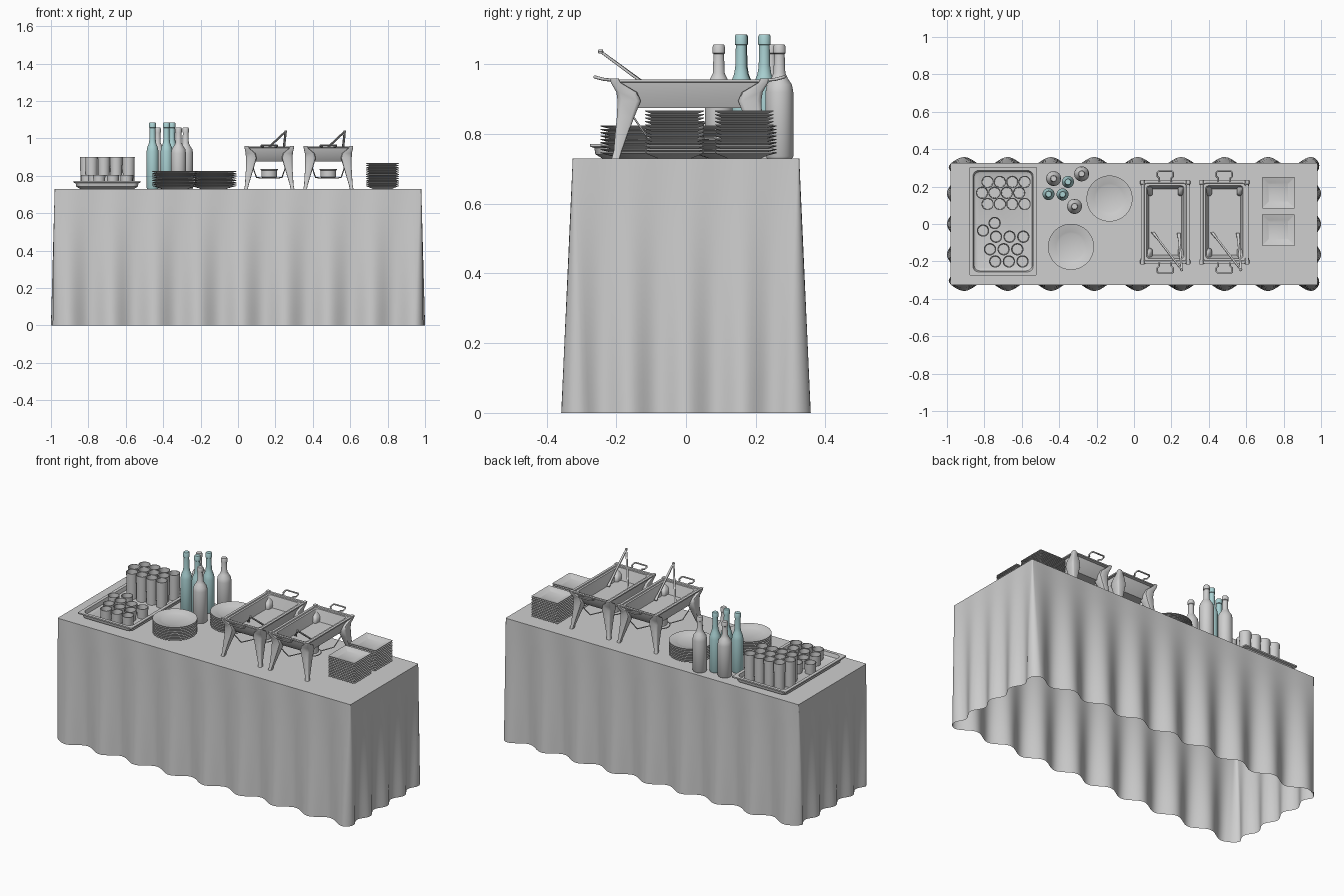
import bpy, bmesh, math
from mathutils import Vector

cube = bpy.data.objects.get("Cube")
if cube:
    bpy.data.objects.remove(cube, do_unlink=True)

TOP = 0.73


def material(name, rgb):
    m = bpy.data.materials.new(name)
    m.use_nodes = True
    m.diffuse_color = (*rgb, 1)
    m.node_tree.nodes["Principled BSDF"].inputs["Base Color"].default_value = (*rgb, 1)
    return m


GREY = material("light_grey", (0.62, 0.62, 0.62))
TEAL = material("pale_teal", (0.4, 0.64, 0.65))


def finish(name, bm, mat=GREY, loc=(0, 0, 0), angle=35, solid=True):
    if solid:
        bmesh.ops.recalc_face_normals(bm, faces=bm.faces)
    me = bpy.data.meshes.new(name)
    bm.to_mesh(me)
    bm.free()
    me.materials.append(mat)
    me.shade_smooth()
    me.set_sharp_from_angle(angle=math.radians(angle))
    return place(name, me, loc)


def place(name, me, loc):
    ob = bpy.data.objects.new(name, me)
    ob.location = loc
    bpy.context.collection.objects.link(ob)
    return ob


def loft(bm, rings, cap_start=True, cap_end=True):
    """Skin closed rings of points, one after another."""
    loops = [[bm.verts.new(p) for p in r] for r in rings]
    n = len(loops[0])
    for a, b in zip(loops, loops[1:]):
        for i in range(n):
            j = (i + 1) % n
            bm.faces.new((a[i], a[j], b[j], b[i]))
    if cap_start:
        bm.faces.new(loops[0][::-1])
    if cap_end:
        bm.faces.new(loops[-1])


def circle(r, z, n=32):
    return [(r * math.cos(2 * math.pi * i / n), r * math.sin(2 * math.pi * i / n), z) for i in range(n)]


def rounded(hx, hy, r, z, n=5):
    pts = []
    for k, (sx, sy) in enumerate(((1, 1), (-1, 1), (-1, -1), (1, -1))):
        for i in range(n + 1):
            a = math.pi / 2 * (k + i / n)
            pts.append((sx * (hx - r) + r * math.cos(a), sy * (hy - r) + r * math.sin(a), z))
    return pts


def lathe(profile, n=32, bm=None, dz=0):
    bm = bm or bmesh.new()
    loft(bm, [circle(r, z + dz, n) for r, z in profile])
    return bm


def tube(name, points, radius, loc, cyclic=False):
    cu = bpy.data.curves.new(name, "CURVE")
    cu.dimensions = "3D"
    cu.bevel_depth, cu.bevel_resolution, cu.use_fill_caps = radius, 2, True
    sp = cu.splines.new("POLY")
    sp.points.add(len(points) - 1)
    for p, co in zip(sp.points, points):
        p.co = (*co, 1)
    sp.use_cyclic_u = cyclic
    tmp = bpy.data.objects.new(name, cu)
    me = bpy.data.meshes.new_from_object(tmp)
    bpy.data.objects.remove(tmp)
    bpy.data.curves.remove(cu)
    me.name = name
    me.materials.clear()
    me.materials.append(GREY)
    me.shade_smooth()
    me.set_sharp_from_angle(angle=math.radians(50))
    return place(name, me, loc)


# Tablecloth: flat top with folds that deepen toward the open hem
def cloth_ring(t):
    hx, hy, r = 0.98, 0.325, 0.004 + 0.03 * t
    base = []
    for k, (sx, sy) in enumerate(((1, 1), (-1, 1), (-1, -1), (1, -1))):
        for i in range(9):
            a = math.pi / 2 * (k + i / 8)
            c, s = math.cos(a), math.sin(a)
            base.append((Vector((sx * (hx - r) + r * c, sy * (hy - r) + r * s)), c, s))
        # straight run to the next corner
        steps = 128 if k % 2 == 0 else 48
        nx, ny = ((0, 1), (-1, 0), (0, -1), (1, 0))[k]
        ex, ey = ((-1, 1), (-1, -1), (1, -1), (1, 1))[k]
        end = Vector((ex * (hx - (r if ny else 0)), ey * (hy - (r if nx else 0))))
        start = base[-1][0].copy()
        base += [(start.lerp(end, i / steps), nx, ny) for i in range(1, steps)]
    ring = []
    for p, nx, ny in base:
        fold_x = 0.003 + 0.017 * math.cos(2 * math.pi * p.y / 0.163)
        fold_y = 0.008 + 0.025 * math.cos(2 * math.pi * (p.x - 0.02) / 0.232)
        ring.append((p.x + t * fold_x * nx, p.y + t * fold_y * ny, TOP * (1 - t)))
    return ring


bm = bmesh.new()
loft(bm, [cloth_ring(i / 8) for i in range(9)][::-1], cap_start=False)
finish("tablecloth", bm, angle=50, solid=False)

# Serving tray with raised lip
bm = bmesh.new()
loft(bm, [rounded(*r) for r in (
    (0.145, 0.255, 0.03, 0), (0.165, 0.275, 0.03, 0.012), (0.168, 0.278, 0.02, 0.03),
    (0.18, 0.29, 0.006, 0.034), (0.18, 0.29, 0.006, 0.042), (0.161, 0.271, 0.03, 0.042),
    (0.155, 0.265, 0.03, 0.02), (0.145, 0.255, 0.03, 0.014))])
finish("serving_tray", bm, loc=(-0.7, 0.015, TOP))


# Tumblers in rows, short cups in a loose group
def cup(name, r, h):
    bm = lathe([(r * 0.9, 0), (r, h), (r * 0.9, h), (r * 0.82, 0.01)], 24)
    return finish(name, bm).data


tall, short = cup("tall_glass", 0.033, 0.155), cup("short_cup", 0.033, 0.06)
for ob in [o for o in bpy.data.objects if o.data in (tall, short)]:
    bpy.data.objects.remove(ob)
for y, x0 in ((0.225, -0.783), (0.167, -0.812), (0.107, -0.783)):
    for i in range(4):
        place("tall_glass", tall, (x0 + 0.066 * i, y, TOP + 0.014))
for y, x0, count in ((0.005, -0.745, 1), (-0.035, -0.807, 1), (-0.068, -0.738, 3),
                     (-0.135, -0.77, 3), (-0.2, -0.742, 3)):
    for i in range(count):
        place("short_cup", short, (x0 + 0.073 * i, y, TOP + 0.014))

# Bottles
WINE = [(0.036, 0), (0.04, 0.006), (0.04, 0.19), (0.036, 0.212), (0.024, 0.23), (0.017, 0.245),
        (0.015, 0.3), (0.018, 0.302), (0.018, 0.32), (0.015, 0.327)]
SLIM = [(0.029, 0), (0.032, 0.006), (0.032, 0.2), (0.028, 0.222), (0.02, 0.242), (0.0165, 0.265),
        (0.015, 0.325), (0.018, 0.327), (0.018, 0.35), (0.015, 0.356)]
for x, y in ((-0.28, 0.268), (-0.318, 0.094), (-0.43, 0.243)):
    finish("grey_bottle", lathe(WINE), loc=(x, y, TOP))
for x, y in ((-0.353, 0.225), (-0.457, 0.16), (-0.382, 0.158)):
    finish("teal_bottle", lathe(SLIM), TEAL, (x, y, TOP))

# Stacks of round plates
for x, y in ((-0.131, 0.136), (-0.337, -0.122)):
    bm = bmesh.new()
    for i in range(9):
        lathe([(0.07, 0), (0.08, 0.004), (0.123, 0.015), (0.123, 0.018), (0.08, 0.009), (0.07, 0.005)],
              48, bm, 0.0096 * i)
    finish("round_plate_stack", bm, loc=(x, y, TOP), angle=30)

# Stacks of square plates
for y in (0.167, -0.033):
    bm = bmesh.new()
    for i in range(13):
        z = 0.01 * i
        loft(bm, [rounded(hx, hx - 0.004, 0.003, z + h, 1) for hx, h in (
            (0.052, 0), (0.058, 0.003), (0.088, 0.015), (0.088, 0.018), (0.06, 0.009), (0.052, 0.005))])
    finish("square_plate_stack", bm, loc=(0.772, y, TOP))


# Chafing dishes: pan, legs, handles, burner and tongs
def chafing_dish(x):
    loc = (x, 0.01, 0)
    bm = bmesh.new()
    loft(bm, [rounded(*r) for r in (
        (0.095, 0.17, 0.02, 0.875), (0.108, 0.195, 0.02, 0.91), (0.115, 0.205, 0.02, 0.948),
        (0.129, 0.222, 0.015, 0.95), (0.129, 0.222, 0.015, 0.957), (0.114, 0.208, 0.015, 0.957),
        (0.112, 0.206, 0.015, 0.951), (0.1, 0.195, 0.015, 0.951), (0.086, 0.177, 0.02, 0.885))])
    finish("chafing_pan", bm, loc=loc)

    # Curved corner legs, with small ears gripping the rim
    bm = bmesh.new()
    for sx in (-1, 1):
        for sy in (-1, 1):
            loft(bm, [[(sx * (cx + dx), sy * (cy + dy), z) for dx, dy, _ in rounded(w, w * 1.15, w * 0.4, 0, 2)]
                      for cx, cy, w, z in (
                (0.124, 0.212, 0.01, TOP), (0.12, 0.206, 0.01, 0.75), (0.111, 0.195, 0.016, 0.8),
                (0.102, 0.183, 0.022, 0.85), (0.096, 0.173, 0.029, 0.895), (0.1, 0.18, 0.026, 0.92),
                (0.12, 0.212, 0.012, 0.948), (0.123, 0.215, 0.01, 0.96))])
    finish("chafing_legs", bm, loc=loc, angle=45)

    # Loop handles at both ends
    for s in (-1, 1):
        tube("pan_handle", [(-0.032, s * 0.215, 0.954), (-0.032, s * 0.235, 0.956), (-0.043, s * 0.245, 0.957),
                            (-0.043, s * 0.265, 0.962), (-0.036, s * 0.272, 0.964), (0.036, s * 0.272, 0.964),
                            (0.043, s * 0.265, 0.962), (0.043, s * 0.245, 0.957), (0.032, s * 0.235, 0.956),
                            (0.032, s * 0.215, 0.954)], 0.0045, loc)

    # Burner hung on struts
    finish("burner", lathe([(0.036, 0.79), (0.042, 0.794), (0.042, 0.828), (0.046, 0.83), (0.046, 0.836),
                            (0.02, 0.836)]), loc=loc)
    tube("burner_ring", circle(0.055, 0.788, 24), 0.003, loc, True)
    for sx in (-1, 1):
        for sy in (-1, 1):
            tube("burner_strut", [(sx * 0.094, sy * 0.172, 0.865), (sx * 0.068, sy * 0.12, 0.79),
                                  (sx * 0.035, sy * 0.042, 0.788)], 0.003, loc)

    # Tongs leaning on the rim
    apex = Vector((0.088, -0.255, 1.037))
    for tip in (Vector((-0.066, -0.055, 0.892)), Vector((0.072, -0.06, 0.892))):
        mid = apex.lerp(tip, 0.12)
        bm = bmesh.new()
        loft(bm, [[(p.x + dx, p.y + dy * 0.6, p.z + dy * 0.8) for dx, dy, _ in rounded(w, 0.004, 0.002, 0, 2)]
                  for p, w in ((apex, 0.004), (mid, 0.006), (apex.lerp(tip, 0.8), 0.006), (tip, 0.009))])
        finish("tongs_arm", bm, loc=loc)
    finish("tongs_hinge", lathe([(0.006, -0.006), (0.008, 0), (0.006, 0.006)], 12), loc=apex + Vector(loc))


for x in (0.167, 0.483):
    chafing_dish(x)
